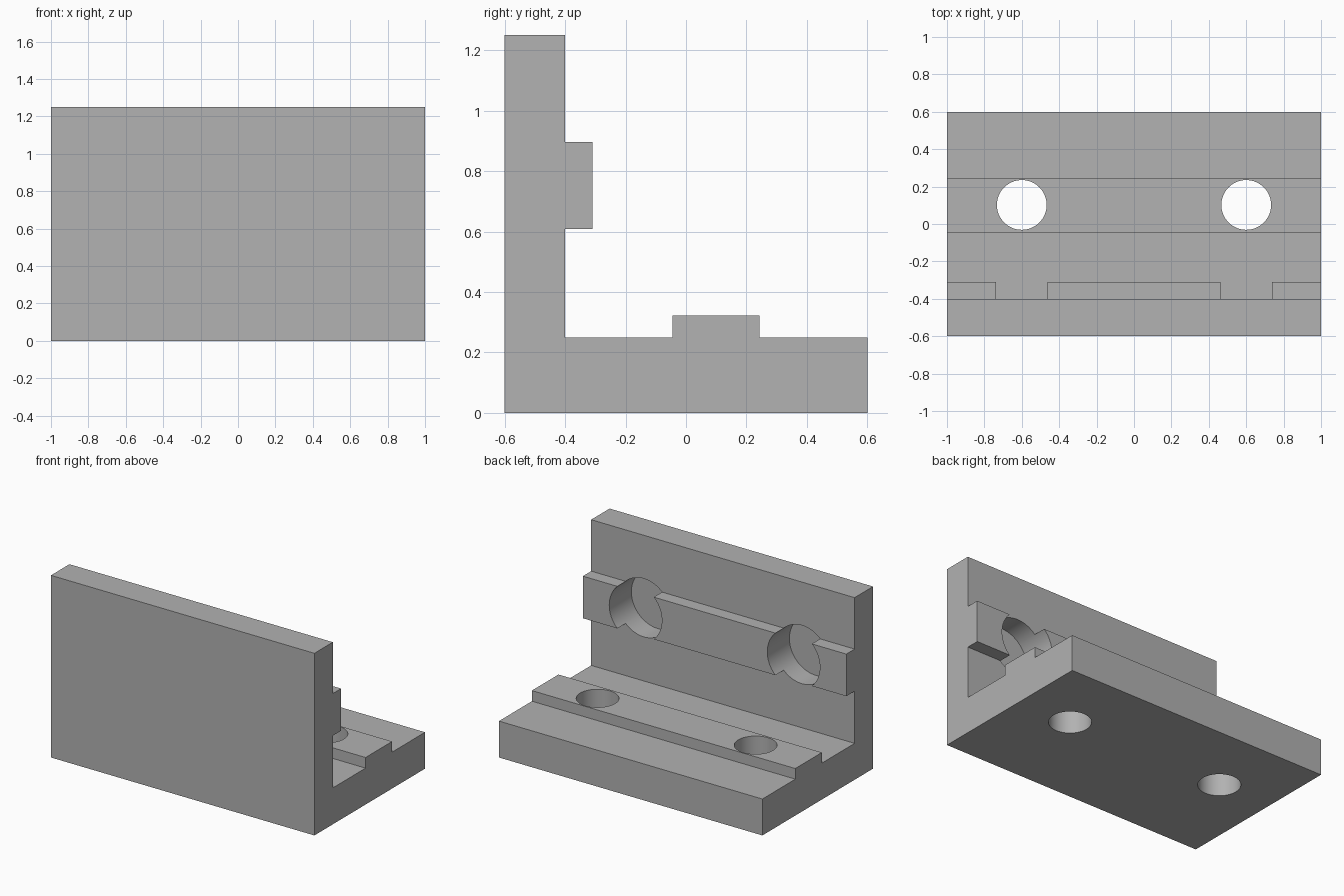
import bpy
import math

cube = bpy.data.objects.get("Cube")
if cube:
    bpy.data.objects.remove(cube, do_unlink=True)

gray = bpy.data.materials.new("plain_gray")
gray.use_nodes = True
gray.diffuse_color = (0.445, 0.445, 0.445, 1)
gray.node_tree.nodes["Principled BSDF"].inputs["Base Color"].default_value = gray.diffuse_color

# L-shaped side profile (y, z) with a raised rail on the base and on the wall
profile = [(-0.6, 0), (0.6, 0), (0.6, 0.25), (0.243, 0.25), (0.243, 0.323),
           (-0.045, 0.323), (-0.045, 0.25), (-0.4, 0.25), (-0.4, 0.608),
           (-0.31, 0.608), (-0.31, 0.897), (-0.4, 0.897), (-0.4, 1.25), (-0.6, 1.25)]
n = len(profile)
verts = [(x, y, z) for x in (-1, 1) for y, z in profile]
faces = [tuple(reversed(range(n))), tuple(range(n, 2 * n))]
faces += [(i, (i + 1) % n, (i + 1) % n + n, i + n) for i in range(n)]
mesh = bpy.data.meshes.new("angle_bracket")
mesh.from_pydata(verts, [], faces)
mesh.materials.append(gray)
bracket = bpy.data.objects.new("angle_bracket", mesh)
bpy.context.collection.objects.link(bracket)


def drill(name, location, radius, depth, tilt=0):
    """Cut a round hole with a hidden cylinder."""
    bpy.ops.mesh.primitive_cylinder_add(vertices=64, radius=radius, depth=depth,
                                        location=location, rotation=(tilt, 0, 0))
    cutter = bpy.context.object
    cutter.name = name
    cutter.data.materials.append(gray)
    cut = bracket.modifiers.new(name, 'BOOLEAN')
    cut.operation = 'DIFFERENCE'
    cut.solver = 'EXACT'
    cut.object = cutter
    bpy.context.view_layer.objects.active = bracket
    bpy.ops.object.modifier_apply(modifier=name)
    bpy.data.objects.remove(cutter, do_unlink=True)


# Through holes in the base, blind pockets in the wall
for side, x in (("left", 0.6), ("right", -0.6)):
    drill(side + "_base_hole", (x, 0.102, 0.2), 0.133, 1)
    drill(side + "_wall_pocket", (x, -0.35, 0.7525), 0.2, 0.4, math.pi / 2)

bpy.ops.object.select_all(action='DESELECT')
bracket.select_set(True)
bpy.context.view_layer.objects.active = bracket
bpy.ops.object.shade_smooth_by_angle(angle=math.radians(30))
